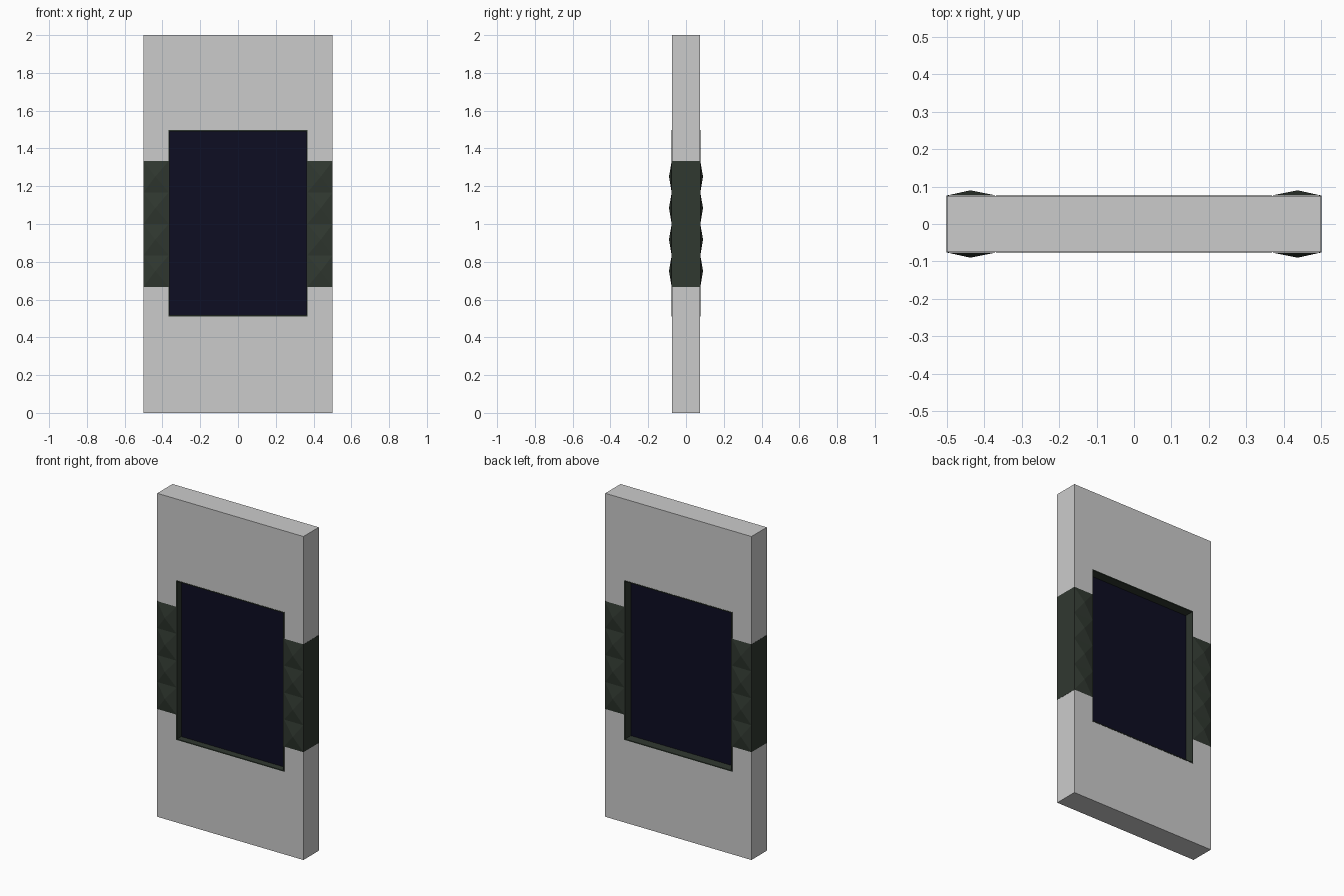
import bpy
import bmesh

cube = bpy.data.objects.get("Cube")
if cube:
    bpy.data.objects.remove(cube, do_unlink=True)


def material(name, rgb):
    m = bpy.data.materials.new(name)
    m.use_nodes = True
    m.diffuse_color = (*rgb, 1)
    m.node_tree.nodes["Principled BSDF"].inputs["Base Color"].default_value = (*rgb, 1)
    return m


grey = material("pale_grey", (0.6, 0.6, 0.6))
green = material("dark_green", (0.03, 0.04, 0.03))
navy = material("navy_glass", (0.004, 0.004, 0.016))


def finish(bm, name, mat):
    bmesh.ops.recalc_face_normals(bm, faces=bm.faces)
    mesh = bpy.data.meshes.new(name)
    bm.to_mesh(mesh)
    bm.free()
    mesh.materials.append(mat)
    obj = bpy.data.objects.new(name, mesh)
    bpy.context.collection.objects.link(obj)
    return obj


def ring(name, outer, inner, depth, mat):
    """Rectangular frame; outer and inner are (half width, bottom, top)."""
    bm = bmesh.new()
    loops = []
    for (w, lo, hi), y in ((outer, -depth), (inner, -depth), (inner, depth), (outer, depth)):
        loops.append([bm.verts.new((x, y, z))
                      for x, z in ((-w, lo), (w, lo), (w, hi), (-w, hi))])
    for i in range(4):
        a, b = loops[i], loops[(i + 1) % 4]
        for j in range(4):
            k = (j + 1) % 4
            bm.faces.new((a[j], a[k], b[k], b[j]))
    return finish(bm, name, mat)


def box(name, lo, hi, mat):
    bm = bmesh.new()
    bmesh.ops.create_cube(bm, size=1)
    for v in bm.verts:
        v.co = [lo[i] if v.co[i] < 0 else hi[i] for i in range(3)]
    return finish(bm, name, mat)


# Slab with a rectangular opening, its dark lining and the recessed pane
ring("slab", (0.5, 0, 2), (0.367, 0.513, 1.495), 0.075, grey)
ring("opening_lining", (0.369, 0.511, 1.497), (0.363, 0.517, 1.491), 0.0765, green)
box("pane", (-0.365, -0.035, 0.515), (0.365, 0.02, 1.493), navy)

# Studded grips: a column of low pyramids on each face, joined by a side plate
BOTTOM, CELL, COUNT = 0.667, 1 / 6, 4
TOP = BOTTOM + CELL * COUNT
INNER, EDGE, FACE, PEAK = 0.367, 0.501, 0.076, 0.09
for side, label in ((1, "left"), (-1, "right")):
    bm = bmesh.new()
    for face in (-1, 1):
        for i in range(COUNT):
            lo = BOTTOM + i * CELL
            hi = lo + CELL
            corners = [bm.verts.new((side * x, face * FACE, z))
                       for x, z in ((INNER, lo), (EDGE, lo), (EDGE, hi), (INNER, hi))]
            tip = bm.verts.new((side * 0.438, face * PEAK, (lo + hi) / 2))
            for j in range(4):
                bm.faces.new((corners[j], corners[(j + 1) % 4], tip))
            bm.faces.new(corners)
    finish(bm, label + "_grip_studs", green)
    xs = sorted((side * 0.495, side * EDGE))
    box(label + "_grip_side", (xs[0], -FACE, BOTTOM), (xs[1], FACE, TOP), green)
